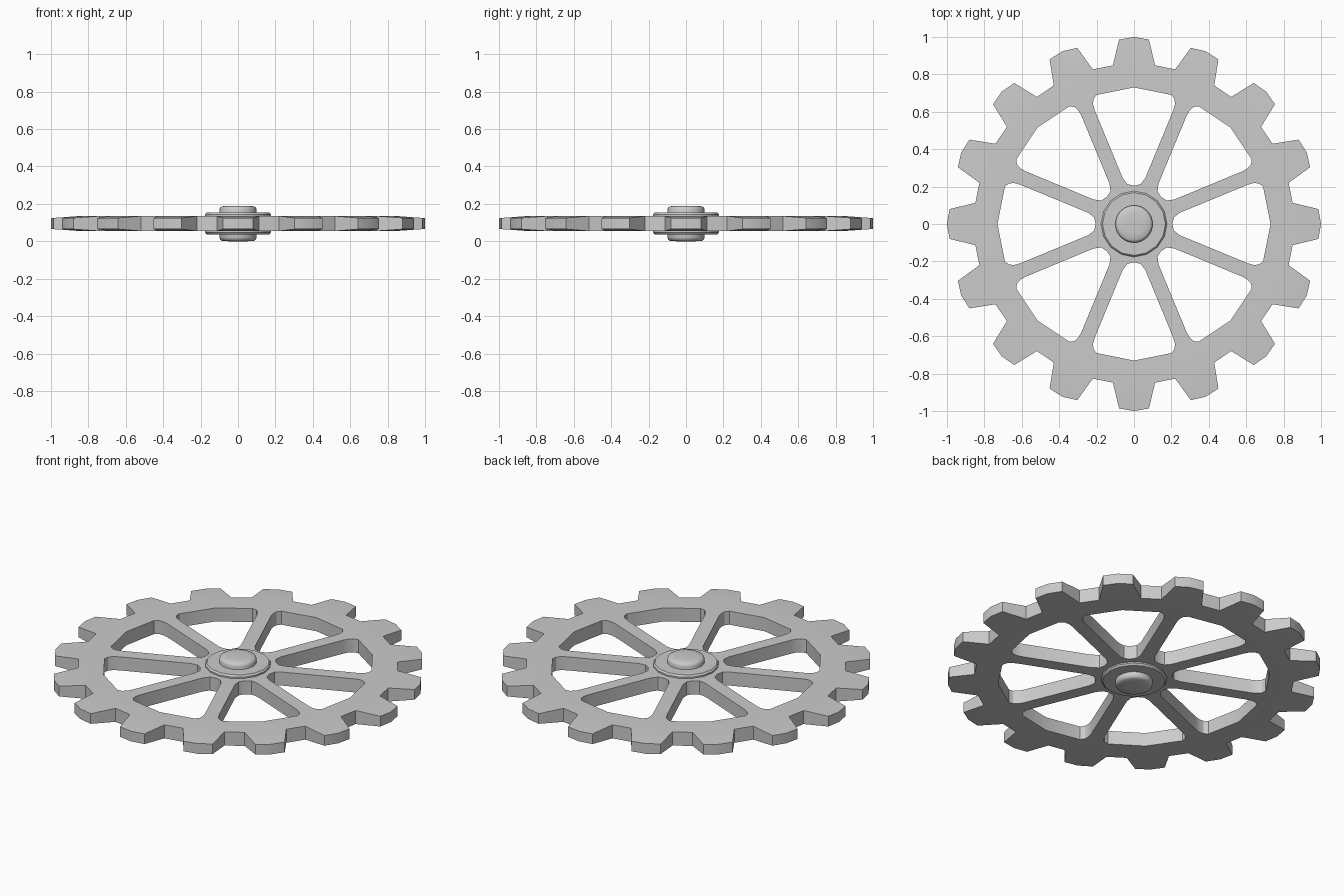
import bpy, bmesh
from math import sin, cos, pi, radians

if "Cube" in bpy.data.objects:
    bpy.data.objects.remove(bpy.data.objects["Cube"])

MID = 0.095      # height of the gear's middle plane
HALF = 0.04      # half thickness of the rim and spokes
TIP_HALF = 0.03  # half thickness at the tooth tips


def rot(p, a):
    # measured from +y, turning clockwise
    return (p[0] * cos(a) + p[1] * sin(a), p[1] * cos(a) - p[0] * sin(a))


def finish(bm, name, angle):
    bmesh.ops.recalc_face_normals(bm, faces=bm.faces[:])
    me = bpy.data.meshes.new(name)
    bm.to_mesh(me)
    bm.free()
    ob = bpy.data.objects.new(name, me)
    bpy.context.collection.objects.link(ob)
    bpy.ops.object.select_all(action='DESELECT')
    ob.select_set(True)
    bpy.context.view_layer.objects.active = ob
    bpy.ops.object.shade_smooth_by_angle(angle=radians(angle))
    return ob


def loop_edges(bm, verts):
    return [bm.edges.new((verts[i], verts[(i + 1) % len(verts)])) for i in range(len(verts))]


def gear_wheel():
    bm = bmesh.new()
    # root circle, two points per tooth
    roots = []
    for i in range(16):
        a = i * pi / 8
        roots += [bm.verts.new((*rot((x, 0.848), a), HALF)) for x in (-0.113, 0.113)]
    edges = loop_edges(bm, roots)
    # eight spoke windows
    half = [(0.035, 0.213), (0.06, 0.245), (0.21, 0.608), (0.219, 0.64), (0.217, 0.668), (0.2, 0.69)]
    window = [(0, 0.205)] + half + [(0, 0.73)] + [(-x, y) for x, y in reversed(half)]
    for i in range(8):
        edges += loop_edges(bm, [bm.verts.new((*rot(p, i * pi / 4), HALF)) for p in window])
    bmesh.ops.triangle_fill(bm, edges=edges, use_beauty=True, normal=(0, 0, 1))
    # teeth, thinning to the tip
    for i in range(16):
        tip = [bm.verts.new((*rot(p, i * pi / 8), TIP_HALF))
               for p in ((0.08, 0.986), (0, 1.0), (-0.08, 0.986))]
        l, r = roots[2 * i], roots[2 * i + 1]
        bm.faces.new((l, r, tip[0], tip[2]))
        bm.faces.new((tip[2], tip[0], tip[1]))
    # mirrored underside and walls
    border = [e for e in bm.edges if len(e.link_faces) == 1]
    tops = list(bm.faces)
    low = {v: bm.verts.new((v.co.x, v.co.y, MID - v.co.z)) for v in list(bm.verts)}
    for v in low:
        v.co.z += MID
    for f in tops:
        bm.faces.new([low[v] for v in reversed(f.verts)])
    for e in border:
        a, b = e.verts
        bm.faces.new((a, b, low[b], low[a]))
    return finish(bm, "gear_wheel", 30)


def turned(name, profile, sides, angle):
    # profile of (radius, height above middle), mirrored below
    bm = bmesh.new()
    full = profile + [(r, -z) for r, z in reversed(profile)]
    rings = [[bm.verts.new((*rot((0, r), 2 * pi * k / sides), MID + z)) for k in range(sides)]
             for r, z in full]
    for a, b in zip(rings, rings[1:]):
        for k in range(sides):
            n = (k + 1) % sides
            bm.faces.new((a[k], a[n], b[n], b[k]))
    bm.faces.new(rings[0])
    bm.faces.new(rings[-1])
    return finish(bm, name, angle)


gear_wheel()
# hub disc on both faces of the wheel
turned("hub_disc", [(0.168, 0.058), (0.176, 0.048)], 16, 30)
# rounded axle pin
turned("axle_pin", [(0.05, 0.095), (0.085, 0.092), (0.096, 0.086), (0.1, 0.074)], 24, 50)
